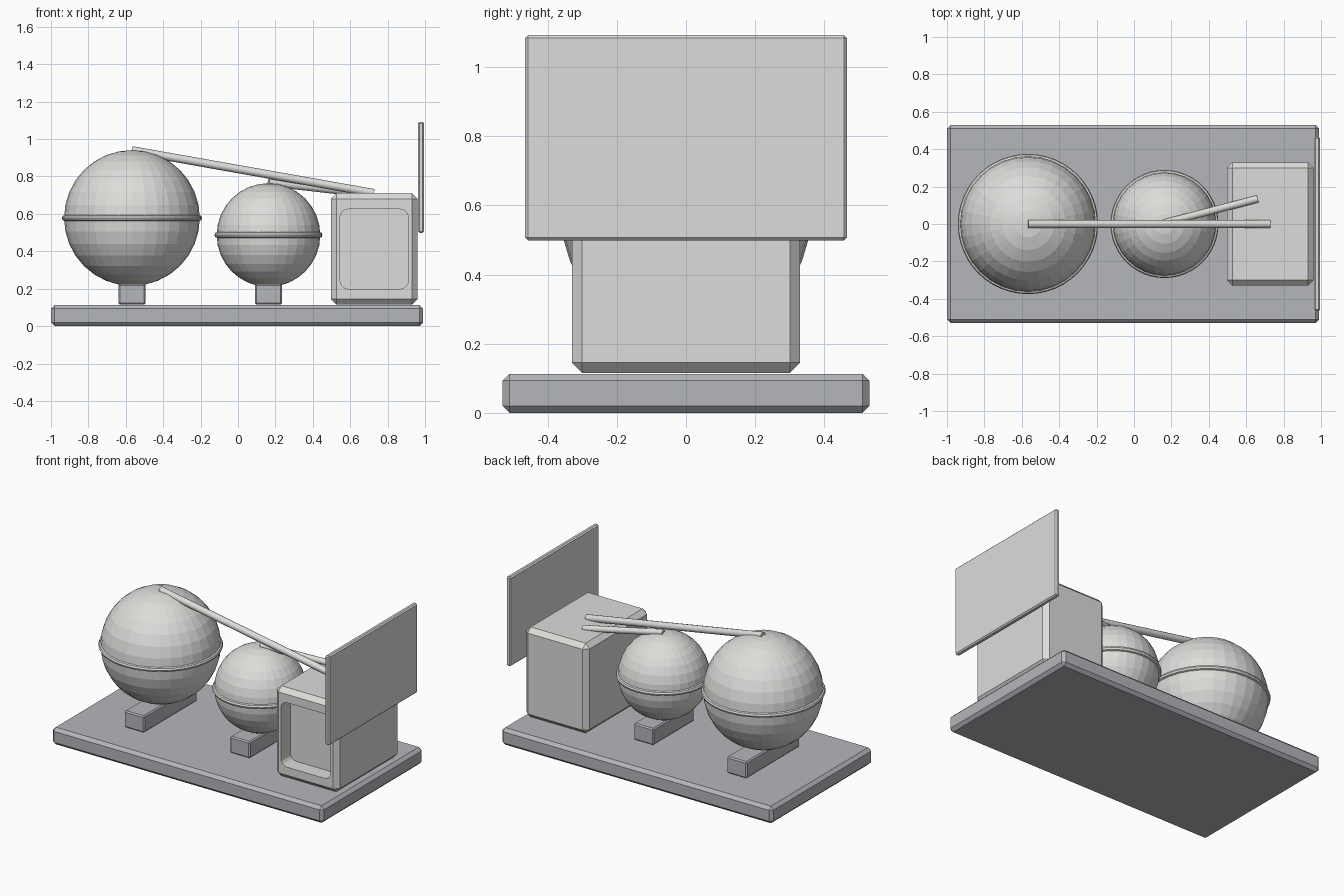
import bpy
import math
from mathutils import Vector

if "Cube" in bpy.data.objects:
    bpy.data.objects.remove(bpy.data.objects["Cube"], do_unlink=True)


def make_material(name, rgb):
    mat = bpy.data.materials.new(name)
    mat.use_nodes = True
    mat.diffuse_color = (*rgb, 1)
    mat.node_tree.nodes["Principled BSDF"].inputs["Base Color"].default_value = (*rgb, 1)
    return mat


white = make_material("warm white paint", (0.72, 0.72, 0.70))
grey = make_material("concrete grey", (0.46, 0.47, 0.50))


def finish(name, mat):
    obj = bpy.context.object
    obj.name = name
    obj.data.materials.append(mat)
    return obj


def apply_modifier(obj, mod):
    bpy.context.view_layer.objects.active = obj
    bpy.ops.object.modifier_apply(modifier=mod.name)


def box(name, low, high, bevel, mat):
    """Chamfered box between two opposite corners."""
    low, high = Vector(low), Vector(high)
    bpy.ops.mesh.primitive_cube_add(size=1, location=(low + high) / 2)
    obj = finish(name, mat)
    obj.scale = high - low
    bpy.ops.object.transform_apply(location=False, rotation=False, scale=True)
    mod = obj.modifiers.new("chamfer", "BEVEL")
    mod.width = bevel
    mod.segments = 1
    apply_modifier(obj, mod)
    return obj


def pipe(name, start, end, radius, mat):
    start, end = Vector(start), Vector(end)
    axis = end - start
    bpy.ops.mesh.primitive_cylinder_add(vertices=12, radius=radius, depth=axis.length,
                                        location=(start + end) / 2)
    obj = finish(name, mat)
    obj.rotation_euler = axis.to_track_quat("Z", "Y").to_euler()
    bpy.ops.object.shade_smooth_by_angle(angle=math.radians(40))


def tank(name, x, z, radius):
    """Ball tank with an equator band, resting on a saddle block."""
    bpy.ops.mesh.primitive_uv_sphere_add(segments=32, ring_count=16, radius=radius,
                                         location=(x, 0, z))
    finish(name, white)
    bpy.ops.mesh.primitive_torus_add(major_segments=48, minor_segments=8,
                                     major_radius=radius - 0.004, minor_radius=0.016,
                                     location=(x, 0, z))
    finish(name + "_band", white)
    half = radius * 0.77
    box(name + "_saddle", (x - 0.073, -half, 0.115), (x + 0.073, half, 0.225), 0.008, grey)


# Base slab
box("base_slab", (-1, -0.53, 0), (0.99, 0.53, 0.113), 0.02, grey)

# Two ball tanks
tank("large_tank", -0.567, 0.578, 0.363)
tank("small_tank", 0.163, 0.487, 0.277)

# Cabinet with a rounded recess in its front
cabinet = box("cabinet", (0.497, -0.33, 0.115), (0.96, 0.33, 0.711), 0.03, white)
bpy.ops.mesh.primitive_cube_add(size=1, location=(0.728, -0.33, 0.412))
cutter = finish("recess_cutter", white)
cutter.scale = (0.365, 0.2, 0.427)
cutter.hide_render = True
bpy.ops.object.transform_apply(location=False, rotation=False, scale=True)
weights = cutter.data.attributes.new("bevel_weight_edge", "FLOAT", "EDGE")
for edge in cutter.data.edges:
    a, b = (cutter.data.vertices[i].co for i in edge.vertices)
    weights.data[edge.index].value = float(abs(a.y - b.y) > 0.1)
rounding = cutter.modifiers.new("rounding", "BEVEL")
rounding.limit_method = "WEIGHT"
rounding.width = 0.045
rounding.segments = 4
apply_modifier(cutter, rounding)
recess = cabinet.modifiers.new("recess", "BOOLEAN")
recess.operation = "DIFFERENCE"
recess.solver = "EXACT"
recess.object = cutter
apply_modifier(cabinet, recess)
bpy.data.objects.remove(cutter, do_unlink=True)

# Upright panel beside the cabinet
box("side_panel", (0.963, -0.465, 0.499), (0.995, 0.465, 1.092), 0.008, white)

# Pipes from the tank tops to the cabinet top
pipe("large_tank_pipe", (-0.567, 0, 0.94), (0.727, 0, 0.711), 0.022, white)
pipe("small_tank_pipe", (0.163, 0.005, 0.767), (0.66, 0.134, 0.711), 0.02, white)
